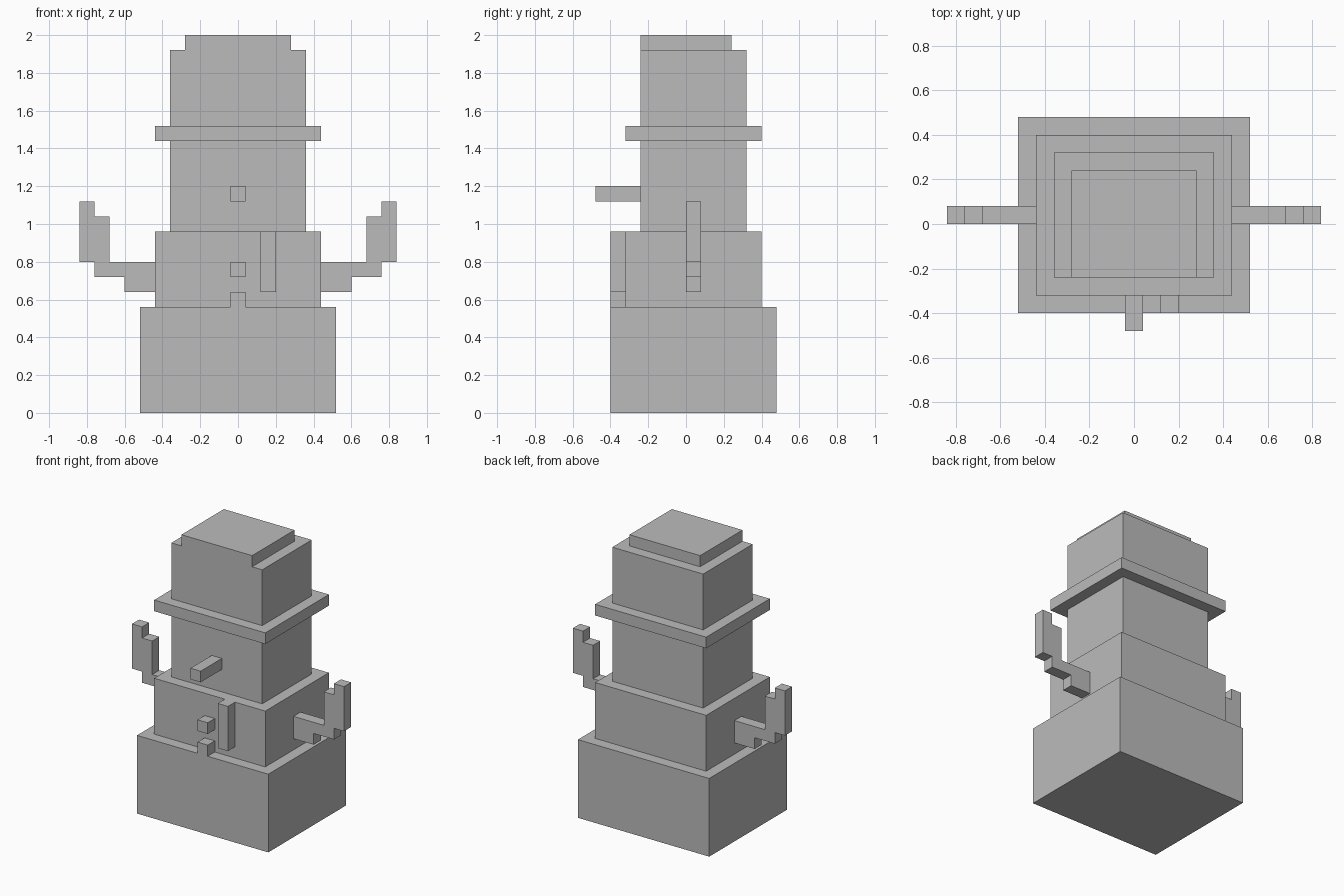
import bpy
import bmesh

cube = bpy.data.objects.get("Cube")
if cube:
    bpy.data.objects.remove(cube, do_unlink=True)

U = 0.08  # size of one block

# Single plain colour
grey = bpy.data.materials.new("plain_grey")
grey.use_nodes = True
grey.diffuse_color = (0.5, 0.5, 0.5, 1)
grey.node_tree.nodes["Principled BSDF"].inputs["Base Color"].default_value = grey.diffuse_color


def prism(name, outline, y0, y1):
    """Extrude an (x, z) outline from y0 to y1, all in block units."""
    bm = bmesh.new()
    face = bm.faces.new([bm.verts.new((x * U, y0 * U, z * U)) for x, z in outline])
    out = bmesh.ops.extrude_face_region(bm, geom=[face])
    moved = [v for v in out["geom"] if isinstance(v, bmesh.types.BMVert)]
    bmesh.ops.translate(bm, verts=moved, vec=(0, (y1 - y0) * U, 0))
    bmesh.ops.recalc_face_normals(bm, faces=bm.faces)
    mesh = bpy.data.meshes.new(name)
    bm.to_mesh(mesh)
    bm.free()
    mesh.materials.append(grey)
    obj = bpy.data.objects.new(name, mesh)
    bpy.context.collection.objects.link(obj)
    return obj


def box(name, x0, x1, y0, y1, z0, z1):
    return prism(name, [(x0, z0), (x1, z0), (x1, z1), (x0, z1)], y0, y1)


# Stacked body, head and hat: half width, front, back, bottom, top
for name, w, y0, y1, z0, z1 in [
    ("lower_body", 6.5, -5, 6, 0, 7),
    ("upper_body", 5.5, -4, 5, 7, 12),
    ("head", 4.5, -3, 4, 12, 18),
    ("hat_brim", 5.5, -4, 5, 18, 19),
    ("hat_crown", 4.5, -3, 4, 19, 24),
    ("hat_top", 3.5, -3, 3, 24, 25),
]:
    box(name, -w, w, y0, y1, z0, z1)

# Nose, buttons and hanging scarf end
box("nose", -0.5, 0.5, -6, -3, 14, 15)
box("upper_button", -0.5, 0.5, -5, -4, 9, 10)
box("lower_button", -0.5, 0.5, -5, -4, 7, 8)
box("scarf_end", 1.5, 2.5, -5, -4, 8, 12)

# Stepped stick arms, raised at the ends
arm = [(5.5, 8), (7.5, 8), (7.5, 9), (9.5, 9), (9.5, 10), (10.5, 10),
       (10.5, 14), (9.5, 14), (9.5, 13), (8.5, 13), (8.5, 10), (5.5, 10)]
for name, side in (("left_arm", 1), ("right_arm", -1)):
    prism(name, [(side * x, z) for x, z in arm], 0, 1)
